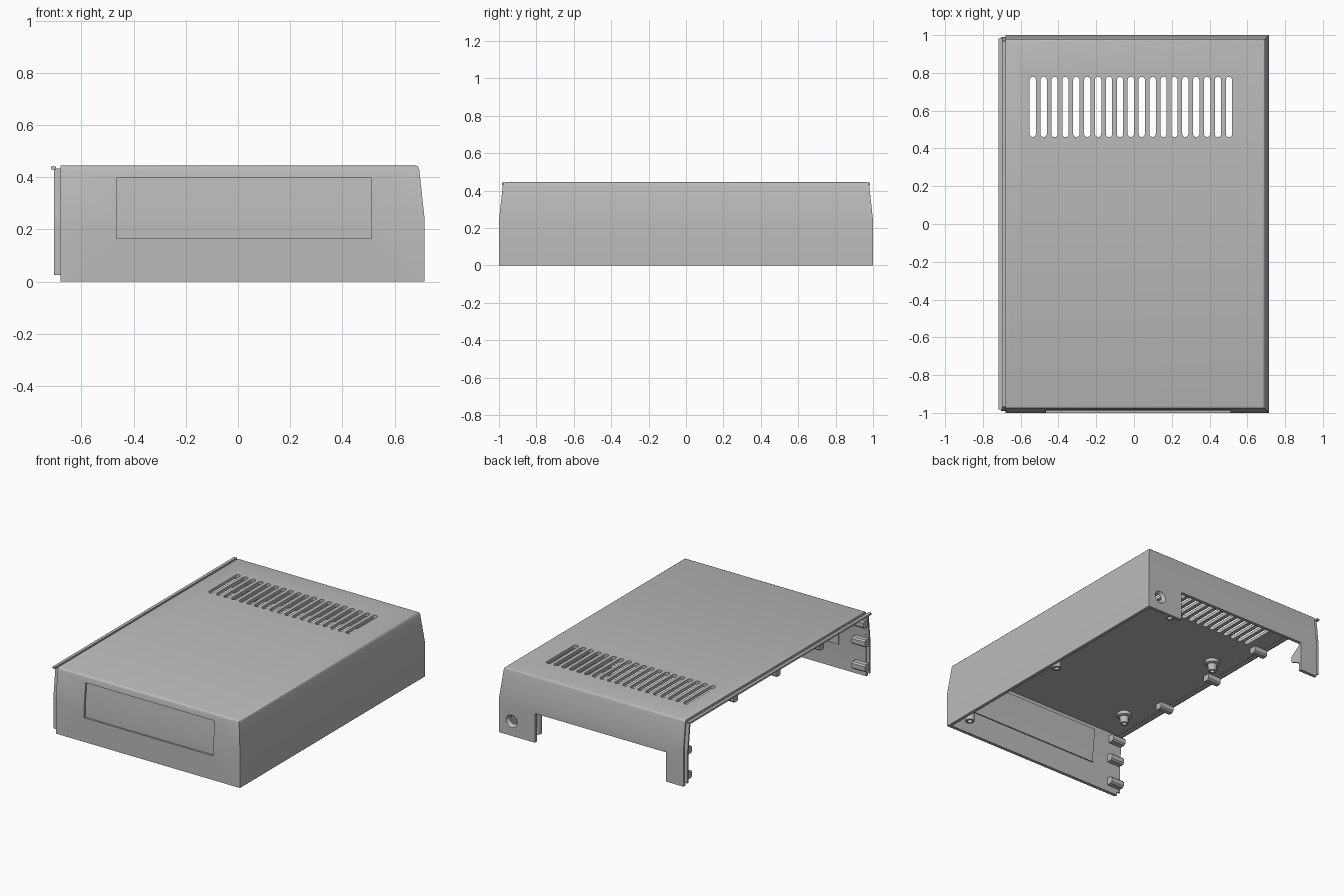
import bpy, bmesh, math
from mathutils import Matrix, Vector

if "Cube" in bpy.data.objects:
    bpy.data.objects.remove(bpy.data.objects["Cube"], do_unlink=True)

GREY = bpy.data.materials.new("warm grey plastic")
GREY.use_nodes = True
GREY.diffuse_color = (0.5, 0.5, 0.5, 1)
GREY.node_tree.nodes["Principled BSDF"].inputs["Base Color"].default_value = (0.5, 0.5, 0.5, 1)

WIDE, DEEP, HIGH = 0.715, 1.0, 0.445
EDGE = -0.68          # open side of the main shell
BEND = 0.24           # height where the walls start leaning inwards
SLOPE = 0.11


def lean(z):
    return max(0, z - BEND) * SLOPE


def finish(bm, name):
    bmesh.ops.recalc_face_normals(bm, faces=bm.faces)
    mesh = bpy.data.meshes.new(name)
    bm.to_mesh(mesh)
    bm.free()
    mesh.materials.append(GREY)
    ob = bpy.data.objects.new(name, mesh)
    bpy.context.collection.objects.link(ob)
    return ob


def smooth(ob):
    bpy.ops.object.select_all(action='DESELECT')
    bpy.context.view_layer.objects.active = ob
    ob.select_set(True)
    bpy.ops.object.shade_smooth_by_angle(angle=math.radians(30))


def loft(name, x0, inset, levels):
    """Stacked rectangles; levels are (z, extra inset) pairs."""
    bm = bmesh.new()
    rings = []
    for z, extra in levels:
        d = inset + lean(z) + extra
        rings.append([bm.verts.new(p) for p in (
            (x0, d - DEEP, z), (WIDE - d, d - DEEP, z),
            (WIDE - d, DEEP - d, z), (x0, DEEP - d, z))])
    for a, b in zip(rings, rings[1:]):
        for i in range(4):
            j = (i + 1) % 4
            bm.faces.new((a[i], a[j], b[j], b[i]))
    bm.faces.new(rings[0])
    bm.faces.new(rings[-1])
    return finish(bm, name)


def prism(name, outline, axis, start, end):
    """Extrude a 2D outline along x, y or z."""
    place = {"x": lambda u, v, w: (w, u, v), "y": lambda u, v, w: (u, w, v),
             "z": lambda u, v, w: (u, v, w)}[axis]
    bm = bmesh.new()
    face = bm.faces.new([bm.verts.new(place(u, v, start)) for u, v in outline])
    out = bmesh.ops.extrude_face_region(bm, geom=[face])["geom"]
    move = Vector(place(0, 0, end - start))
    bmesh.ops.translate(bm, vec=move, verts=[v for v in out if isinstance(v, bmesh.types.BMVert)])
    return finish(bm, name)


def box(name, x0, x1, y0, y1, z0, z1):
    return prism(name, [(x0, y0), (x1, y0), (x1, y1), (x0, y1)], "z", z0, z1)


def cut(ob, cutter):
    mod = ob.modifiers.new("cut", 'BOOLEAN')
    mod.operation = 'DIFFERENCE'
    mod.solver = 'EXACT'
    mod.object = cutter
    bpy.context.view_layer.objects.active = ob
    bpy.ops.object.modifier_apply(modifier=mod.name)
    bpy.data.objects.remove(cutter, do_unlink=True)


def lathe(name, profile, at):
    """Revolve a closed (radius, z) profile about a vertical axis."""
    bm = bmesh.new()
    verts = [bm.verts.new((r, 0, z)) for r, z in profile]
    edges = [bm.edges.new((v, verts[i - 1])) for i, v in enumerate(verts)]
    bmesh.ops.spin(bm, geom=verts + edges, cent=(0, 0, 0), axis=(0, 0, 1),
                   angle=math.tau, steps=24, use_duplicate=False)
    bmesh.ops.remove_doubles(bm, verts=bm.verts, dist=0.0002)
    bmesh.ops.translate(bm, verts=bm.verts, vec=(*at, 0))
    ob = finish(bm, name)
    smooth(ob)
    return ob


# Main shell, open underneath and on one side
shell = loft("shell", EDGE, 0, [(0, 0), (BEND, 0), (0.43, 0), (0.438, 0.002),
                                (0.443, 0.006), (HIGH, 0.012)])
cut(shell, loft("cavity", -0.9, 0.022, [(-0.1, 0), (BEND, 0), (0.423, 0)]))

# Rear opening
cut(shell, box("rear_opening", -0.55, 0.445, 0.9, 1.1, -0.1, 0.2))


# Recessed front panel, following the lean of the wall
def wall_strip(front, back):
    low, high = 0.165, 0.398
    line = lambda d: [(lean(z) + d - DEEP, z) for z in (low, BEND, high)]
    return line(front) + line(back)[::-1]


cut(shell, prism("panel_recess", wall_strip(-0.1, 0.012), "x", -0.465, 0.512))
prism("front_panel_backing", wall_strip(0.016, 0.03), "x", -0.475, 0.522)

# Ventilation slots
R, Y0, Y1 = 0.0165, 0.46, 0.78
arc = [math.pi * i / 8 for i in range(9)]
for i in range(19):
    x = -0.536 + 0.0577 * i
    outline = [(x + R * math.cos(a), Y1 - R + R * math.sin(a)) for a in arc]
    outline += [(x - R * math.cos(a), Y0 + R - R * math.sin(a)) for a in arc]
    cut(shell, prism("slot", outline, "z", 0.38, 0.5))

# Countersunk hole in the rear wall
bm = bmesh.new()
bmesh.ops.create_cone(bm, cap_ends=True, segments=24, radius1=0.02, radius2=0.05, depth=0.04,
                      matrix=Matrix.Translation((0.62, 0.99, 0.1)) @ Matrix.Rotation(-math.pi / 2, 4, 'X'))
cut(shell, finish(bm, "rear_hole"))
smooth(shell)

# Joining tongue along the open side, with a lip on its top edge
tongue = loft("tongue", -0.705, 0.01, [(0.025, 0), (BEND, 0), (0.433, 0)])
cut(tongue, loft("tongue_cavity", -0.9, 0.021, [(-0.1, 0), (BEND, 0), (0.4215, 0)]))
cut(tongue, box("tongue_trim", -0.67, 1, -1.2, 1.2, -0.2, 0.6))
box("tongue_lip", -0.717, -0.697, -0.983, 0.983, 0.43, 0.442)

# Screw posts beside the long wall and corners
for name, x, y in (("front_post", 0.61, -0.9), ("middle_post", 0.62, -0.03), ("rear_post", 0.48, 0.925)):
    lathe(name, [(0.016, 0.03), (0.03, 0.03), (0.036, 0.43), (0.016, 0.43)], (x, y))
box("middle_post_rib", 0.64, 0.685, -0.037, -0.023, 0.08, 0.43)
box("rear_post_rib", 0.473, 0.487, 0.945, 0.97, 0.08, 0.43)

# Short flanged bosses under the top
for y in (-0.716, 0.156):
    lathe("ceiling_boss", [(0.015, 0.35), (0.026, 0.35), (0.03, 0.395), (0.046, 0.4),
                           (0.046, 0.43), (0.015, 0.43)], (-0.52, y))

# Locating tabs along the open edge
for y in (-0.47, 0, 0.46):
    prism("ceiling_tab", [(y - 0.025, 0.43), (y - 0.025, 0.39), (y - 0.015, 0.38),
                          (y + 0.015, 0.38), (y + 0.025, 0.39), (y + 0.025, 0.43)], "x", -0.7, -0.6)
for side, heights in ((-1, (0.07, 0.24, 0.375)), (1, (0.07, 0.24))):
    for z in heights:
        inner = DEEP - 0.02 - lean(z)
        outline = [(inner, z - 0.025), (inner - 0.035, z - 0.025), (inner - 0.045, z - 0.015),
                   (inner - 0.045, z + 0.015), (inner - 0.035, z + 0.025), (inner, z + 0.025)]
        prism("wall_tab", [(side * y, h) for y, h in outline], "x", -0.7, -0.6)

# Gusset behind the narrow rear leg
prism("rear_leg_gusset", [(0.985, 0.06), (0.9, 0.1), (0.9, 0.14), (0.985, 0.2)], "x", -0.57, -0.555)
